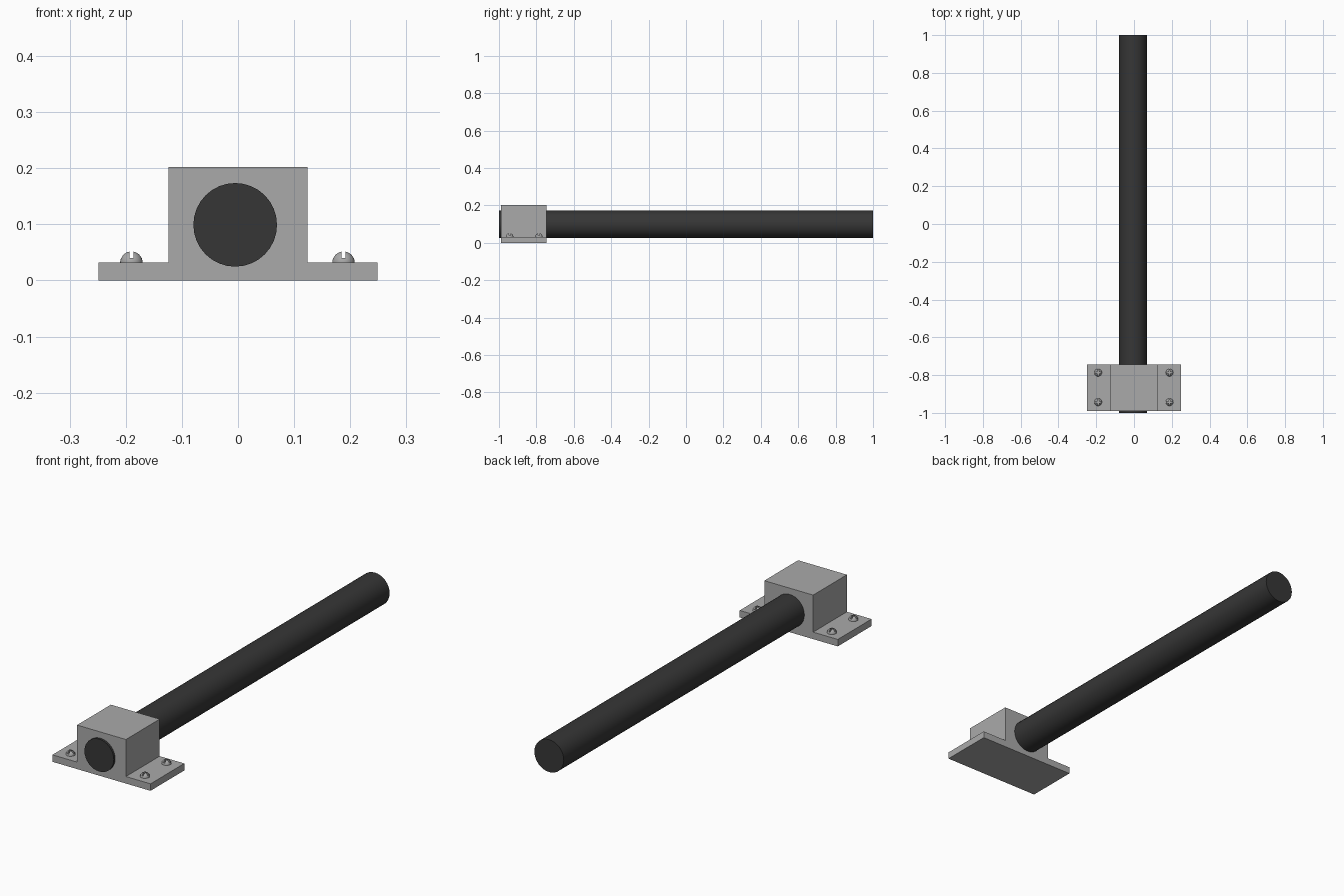
import bpy, bmesh, math
from mathutils import Matrix, Vector

if "Cube" in bpy.data.objects:
    bpy.data.objects.remove(bpy.data.objects["Cube"])


def material(name, value):
    m = bpy.data.materials.new(name)
    m.diffuse_color = (value, value, value, 1)
    m.use_nodes = True
    m.node_tree.nodes["Principled BSDF"].inputs["Base Color"].default_value = m.diffuse_color
    return m


bracket_grey = material("bracket_grey", 0.40)
screw_grey = material("screw_grey", 0.40)
rod_black = material("rod_black", 0.037)


def add_object(name, bm, mat):
    bmesh.ops.recalc_face_normals(bm, faces=bm.faces)
    me = bpy.data.meshes.new(name)
    bm.to_mesh(me)
    bm.free()
    me.materials.append(mat)
    ob = bpy.data.objects.new(name, me)
    bpy.context.collection.objects.link(ob)
    return ob


def smooth(ob):
    bpy.ops.object.select_all(action='DESELECT')
    ob.select_set(True)
    bpy.context.view_layer.objects.active = ob
    bpy.ops.object.shade_smooth_by_angle(angle=math.radians(35))


# Bracket: flanged block profile extruded along y
Y0, Y1 = -0.99, -0.745
W, B, T, H = 0.249, 0.124, 0.032, 0.202
profile = [(-W, 0), (W, 0), (W, T), (B, T), (B, H), (-B, H), (-B, T), (-W, T)]
bm = bmesh.new()
face = bm.faces.new([bm.verts.new((x, Y0, z)) for x, z in profile])
ext = bmesh.ops.extrude_face_region(bm, geom=[face])
bmesh.ops.translate(bm, vec=(0, Y1 - Y0, 0),
                    verts=[v for v in ext["geom"] if isinstance(v, bmesh.types.BMVert)])
add_object("bracket", bm, bracket_grey)

# Rod: long cylinder passing through the bracket
bm = bmesh.new()
bmesh.ops.create_cone(bm, cap_ends=True, segments=32, radius1=0.0745, radius2=0.0745, depth=2,
                      matrix=Matrix.Translation((-0.005, 0, 0.099)) @ Matrix.Rotation(math.pi / 2, 4, 'X'))
smooth(add_object("rod", bm, rod_black))

# Screw head: dome with a cross slot
bm = bmesh.new()
bmesh.ops.create_uvsphere(bm, u_segments=24, v_segments=16, radius=0.02)
cut = bmesh.ops.bisect_plane(bm, geom=bm.verts[:] + bm.edges[:] + bm.faces[:],
                             plane_co=(0, 0, -0.002), plane_no=(0, 0, 1), clear_inner=True)
bmesh.ops.holes_fill(bm, edges=[e for e in bm.edges if e.is_boundary])
screw = add_object("screw", bm, screw_grey)

cutters = []
for size in ((0.007, 0.06, 0.03), (0.06, 0.007, 0.03)):
    bm = bmesh.new()
    bmesh.ops.create_cube(bm, size=1, matrix=Matrix.Translation((0, 0, 0.023)) @ Matrix.Diagonal((*size, 1)))
    cutter = add_object("slot_cutter", bm, screw_grey)
    cutter.hide_render = True
    mod = screw.modifiers.new("slot", 'BOOLEAN')
    mod.operation, mod.solver, mod.object = 'DIFFERENCE', 'EXACT', cutter
    cutters.append(cutter)
bpy.context.view_layer.update()
head = bpy.data.meshes.new_from_object(screw.evaluated_get(bpy.context.evaluated_depsgraph_get()))
screw.modifiers.clear()
screw.data = head
for c in cutters:
    bpy.data.objects.remove(c)
smooth(screw)

# Four screws on the flanges
screw.location = (-0.19, -0.943, T)
for x, y in ((0.188, -0.943), (-0.19, -0.787), (0.188, -0.787)):
    ob = screw.copy()
    ob.location = (x, y, T)
    bpy.context.collection.objects.link(ob)
